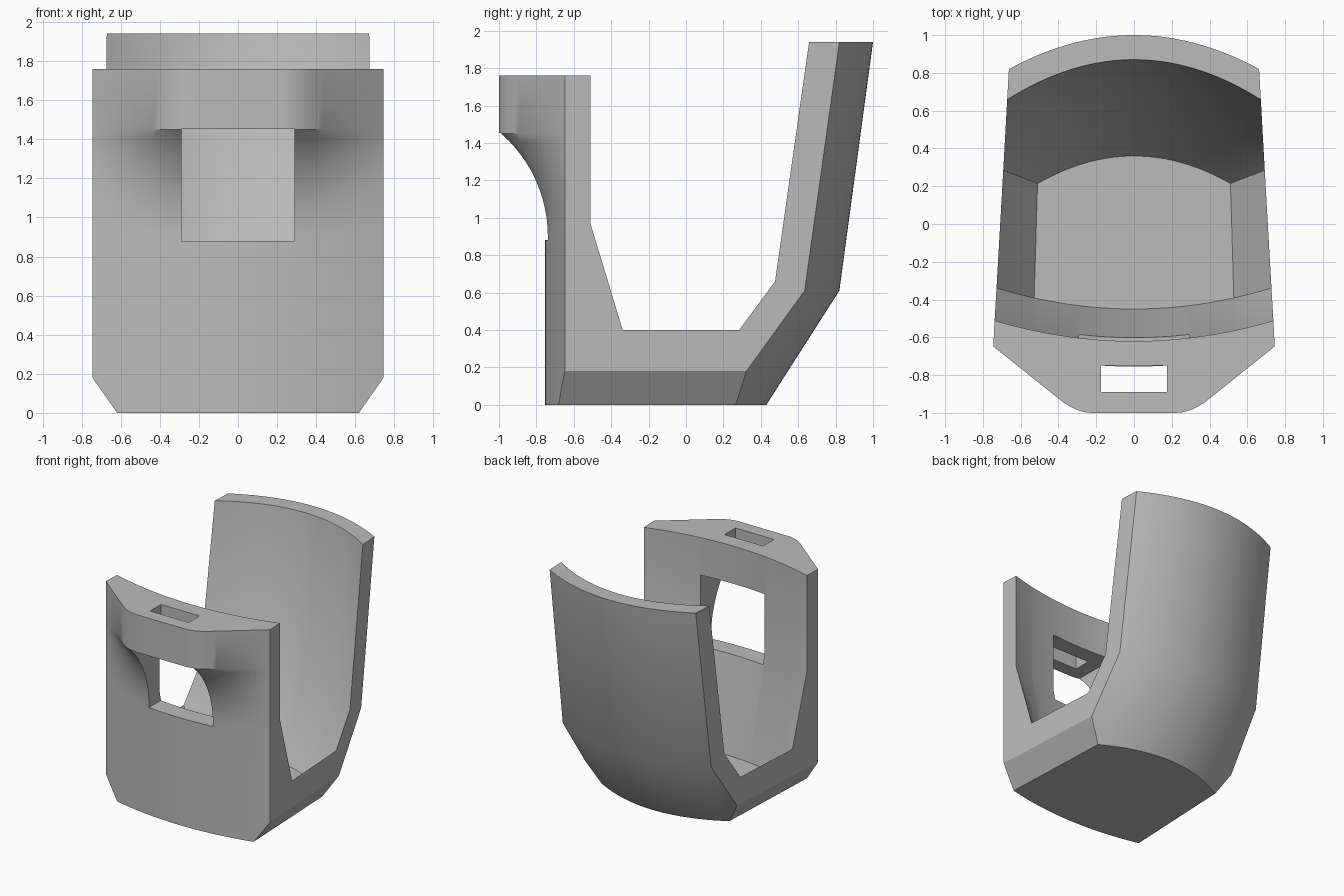
import bpy, bmesh
from math import sqrt, radians

cube = bpy.data.objects.get("Cube")
if cube:
    bpy.data.objects.remove(cube, do_unlink=True)

# One plain grey material
grey = bpy.data.materials.new("plain grey")
grey.use_nodes = True
colour = (0.5, 0.5, 0.5, 1)
grey.diffuse_color = colour
grey.node_tree.nodes["Principled BSDF"].inputs["Base Color"].default_value = colour

FRONT_W, TOP, LIP, SILL = 0.745, 1.76, 1.45, 0.88


def lerp(a, b, t):
    return a + (b - a) * t


def bowed(u, c, k, z):
    """Point on a bowed row whose width narrows towards the back."""
    x = u * (0.708 - 0.0575 * (c + 0.5 * k))
    return (x, c + k * x * x, z)


def slanted(u, z, low, high):
    """Bowed row between two (height, centre, bow) levels."""
    t = (z - low[0]) / (high[0] - low[0])
    return bowed(u, lerp(low[1], high[1], t), lerp(low[2], high[2], t), z)


def front(u, z):
    """Front wall, flaring through a concave sweep into the brow."""
    x = u * FRONT_W
    a = abs(x)
    wall = -0.755 + 0.1928 * x * x
    if a < 0.22:
        brow = -1
    elif a < 0.39:
        brow = -1 + 0.8 * (a - 0.22) ** 2 / 0.34
    else:
        brow = -1 + 0.8 * (a - 0.305)
    h = min(max(z - 0.9, 0), 0.55)
    t = (0.73 - sqrt(0.73 ** 2 - h * h)) / 0.25
    return (x, lerp(wall, brow, min(t, 1)), z)


def section(u):
    """Closed cross-section of the cradle at sideways position u."""
    a = abs(u)
    base = 0.18 * max(0, (a - 0.83) / 0.17)
    floor = 0.13 + 0.27 * max(0, (a - 0.726) / 0.274)
    sweep = [lerp(0.9, LIP, i / 14) for i in range(15)]
    pts = [front(u, z) for z in [base] + sweep + [TOP]]
    pts += [bowed(u, -0.62, 0.2, TOP), bowed(u, -0.62, 0.2, 0.97),
            bowed(u, -0.45, 0.21, floor),
            slanted(u, floor, (0.13, 0.36, -0.56), (0.66, 0.69, -0.46)),
            bowed(u, 0.69, -0.46, 0.66),
            bowed(u, 0.87, -0.47, 1.94),
            bowed(u, 1.0, -0.41, 1.94),
            bowed(u, 0.82, -0.41, 0.61),
            slanted(u, base, (0, 0.43, -0.49), (0.61, 0.82, -0.41))]
    return pts


# Cradle body lofted from side to side
half = [i / 24 for i in range(25)] + [0.726, 0.83]
stations = sorted({s * u for u in half for s in (-1, 1)})
bm = bmesh.new()
rings = [[bm.verts.new(p) for p in section(u)] for u in stations]
for r, s in zip(rings, rings[1:]):
    for i in range(len(r)):
        j = (i + 1) % len(r)
        bm.faces.new((r[i], r[j], s[j], s[i]))

# Side edges: a fan over the front wall, then quads along the U
for r in (rings[0], rings[-1]):
    knee = r[-8]
    wall = r[:-8]
    for a, b in zip(wall, wall[1:]):
        bm.faces.new((knee, a, b))
    bm.faces.new((knee, r[-7], r[0]))
    outer = [r[0], r[-1], r[-2], r[-3]]
    inner = r[-7:-3]
    for i in range(3):
        bm.faces.new((inner[i], inner[i + 1], outer[i + 1], outer[i]))
bmesh.ops.recalc_face_normals(bm, faces=bm.faces)
mesh = bpy.data.meshes.new("cradle_body")
bm.to_mesh(mesh)
bm.free()
mesh.materials.append(grey)
body = bpy.data.objects.new("cradle_body", mesh)
bpy.context.collection.objects.link(body)


def cut(name, lo, hi):
    """Cut a rectangular hole through the body."""
    bpy.ops.mesh.primitive_cube_add(
        size=1, location=[(a + b) / 2 for a, b in zip(lo, hi)])
    box = bpy.context.object
    box.name = name
    box.scale = [b - a for a, b in zip(lo, hi)]
    box.hide_render = True
    box.data.materials.append(grey)
    bpy.context.view_layer.update()
    mod = body.modifiers.new(name, "BOOLEAN")
    mod.operation = "DIFFERENCE"
    mod.solver = "EXACT"
    mod.object = box
    bpy.ops.object.select_all(action="DESELECT")
    body.select_set(True)
    bpy.context.view_layer.objects.active = body
    bpy.ops.object.modifier_apply(modifier=name)
    bpy.data.objects.remove(box, do_unlink=True)


# Front window and the strap slot through the brow
cut("window_cutter", (-0.29, -1.2, SILL), (0.29, -0.3, LIP + 0.002))
cut("slot_cutter", (-0.175, -0.89, 1.3), (0.175, -0.75, 1.9))

bpy.ops.object.shade_smooth_by_angle(angle=radians(32))
